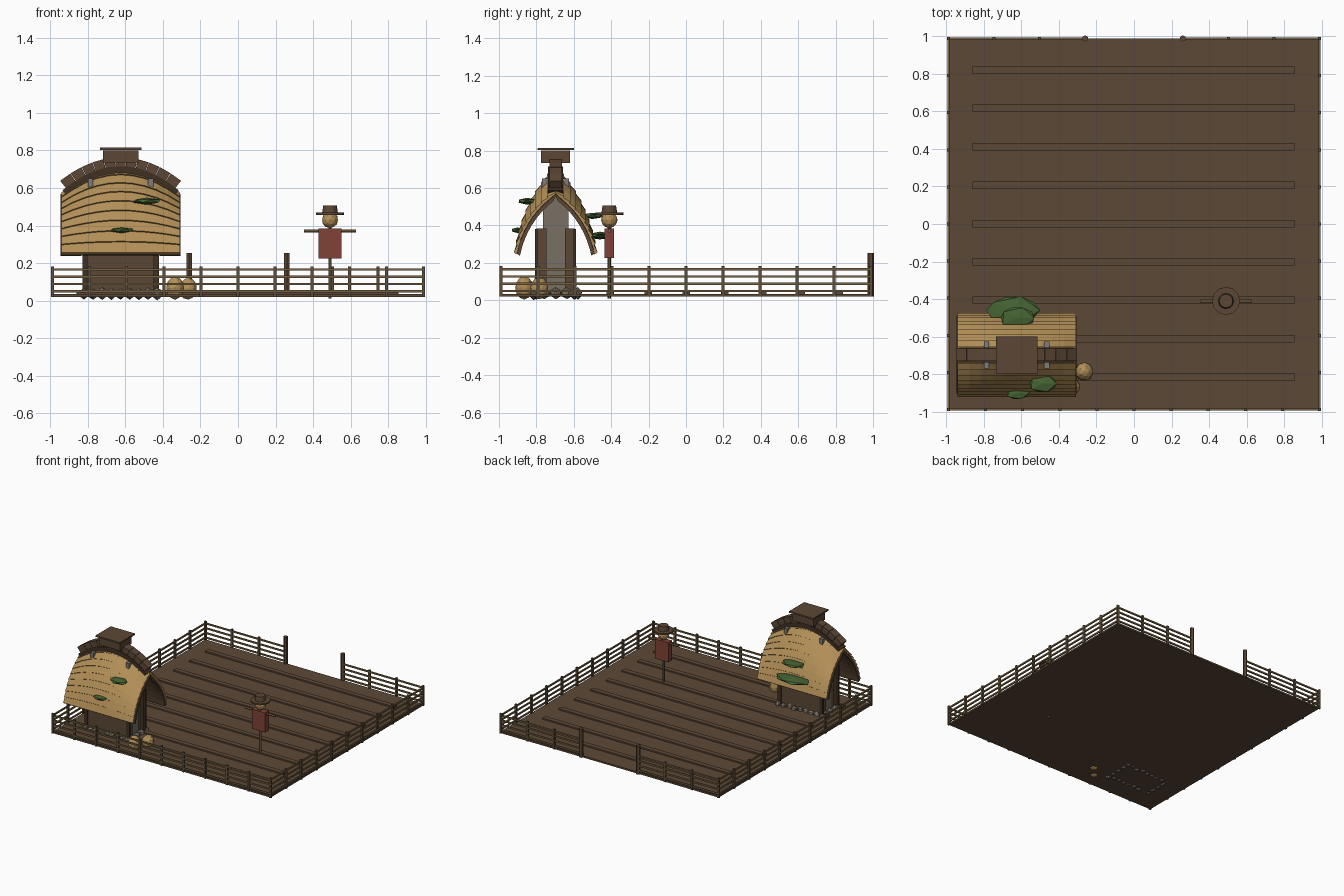
import bpy, bmesh, math, random
from mathutils import Vector, Matrix

random.seed(4)
if "Cube" in bpy.data.objects:
    bpy.data.objects.remove(bpy.data.objects["Cube"], do_unlink=True)


def material(name, rgb):
    lin = [c / 12.92 if c < 0.04 else ((c + 0.055) / 1.055) ** 2.4 for c in rgb]
    m = bpy.data.materials.new(name)
    m.use_nodes = True
    m.diffuse_color = (*lin, 1)
    m.node_tree.nodes["Principled BSDF"].inputs["Base Color"].default_value = (*lin, 1)
    return m


soil = material("soil brown", (.36, .285, .215))
wood = material("wood brown", (.36, .28, .21))
dark = material("dark wood", (.25, .19, .14))
fence = material("fence wood", (.37, .31, .23))
rail = material("rail wood", (.47, .39, .26))
straw = material("straw tan", (.70, .56, .34))
stone = material("stone grey", (.47, .44, .39))
iron = material("iron grey", (.50, .49, .46))
moss = material("moss green", (.27, .39, .20))
cloth = material("red cloth", (.50, .26, .21))


def finish(name, bm, mat):
    bmesh.ops.recalc_face_normals(bm, faces=bm.faces)
    mesh = bpy.data.meshes.new(name)
    bm.to_mesh(mesh)
    bm.free()
    mesh.materials.append(mat)
    obj = bpy.data.objects.new(name, mesh)
    bpy.context.collection.objects.link(obj)
    return obj


def add_box(bm, x0, x1, y0, y1, z0, z1):
    mid = Vector((x0 + x1, y0 + y1, z0 + z1)) / 2
    size = Matrix.Diagonal((x1 - x0, y1 - y0, z1 - z0, 1))
    bmesh.ops.create_cube(bm, size=1, matrix=Matrix.Translation(mid) @ size)


def boxes(name, mat, *spans):
    bm = bmesh.new()
    for s in spans:
        add_box(bm, *s)
    return finish(name, bm, mat)


def cylinder(name, mat, at, r, depth, sides=8, r2=None, axis=None):
    bm = bmesh.new()
    turn = Matrix.Rotation(math.pi / 2, 4, axis) if axis else Matrix()
    bmesh.ops.create_cone(bm, cap_ends=True, segments=sides, radius1=r, radius2=r2 or r,
                          depth=depth, matrix=Matrix.Translation(at) @ turn)
    return finish(name, bm, mat)


def add_lump(bm, at, size, jitter, detail=1):
    out = bmesh.ops.create_icosphere(bm, subdivisions=detail, radius=1)
    for v in out["verts"]:
        v.co *= random.uniform(1 - jitter, 1)
        v.co = Vector([a + b * c for a, b, c in zip(at, v.co, size)])


def add_solid(bm, outer, inner, us, vs):
    """Closed slab between two point functions sampled on a grid."""
    layers = [[[bm.verts.new(f(u, v)) for v in vs] for u in us] for f in (outer, inner)]
    nu, nv = len(us), len(vs)
    for g in layers:
        for i in range(nu - 1):
            for j in range(nv - 1):
                bm.faces.new((g[i][j], g[i + 1][j], g[i + 1][j + 1], g[i][j + 1]))
    rim = [(i, 0) for i in range(nu)] + [(nu - 1, j) for j in range(1, nv)]
    rim += [(i, nv - 1) for i in range(nu - 2, -1, -1)] + [(0, j) for j in range(nv - 2, 0, -1)]
    for (a, b), (c, d) in zip(rim, rim[1:] + rim[:1]):
        bm.faces.new((layers[0][a][b], layers[0][c][d], layers[1][c][d], layers[1][a][b]))


def steps(a, b, n):
    return [a + (b - a) * i / n for i in range(n + 1)]


# Field with raised furrows
E = .988
boxes("field", soil, (-E, E, -E, E, .02, .034))
boxes("furrows", soil, *[(-.86, .855, y - .02, y + .02, .03, .045)
                         for y in steps(-.815, .82, 8)])

# Fence on all sides, open at the back between two gate posts
posts, rails = bmesh.new(), bmesh.new()
spots = set()
for p in steps(-E, E, 10):
    spots |= {(p, -E), (E, p), (-E, p)}
for p in steps(.26, E, 3)[1:]:
    spots |= {(p, E), (-p, E)}
for x, y in sorted(spots):
    add_box(posts, x - .008, x + .008, y - .008, y + .008, .02, .183)
for z in (.05, .088, .127, .166):
    lo, hi, t = z - .006, z + .006, .005
    add_box(rails, -E, E, -E - t, -E + t, lo, hi)
    for s in (-1, 1):
        add_box(rails, s * E - t, s * E + t, -E, E, lo, hi)
        a, b = sorted((s * .26, s * E))
        add_box(rails, a, b, E - t, E + t, lo, hi)
finish("fence_posts", posts, fence)
finish("fence_rails", rails, rail)
for side, s in (("left", 1), ("right", -1)):
    cylinder("gate_post_" + side, wood, (s * .26, E, .137), .017, .234, 6)

# Scarecrow
sx, sy = .49, -.41
cylinder("scarecrow_pole", rail, (sx, sy, .2), .01, .38, 6)
cylinder("scarecrow_arms", rail, (sx, sy, .37), .009, .275, 6, axis='Y')
boxes("scarecrow_shirt", cloth, (sx - .06, sx + .06, sy - .025, sy + .025, .225, .385))
bm = bmesh.new()
add_lump(bm, (sx, sy, .43), (.044, .044, .044), 0, 2)
finish("scarecrow_head", bm, straw)
cylinder("hat_brim", wood, (sx, sy, .463), .075, .012, 12)
cylinder("hat_crown", wood, (sx, sy, .487), .042, .04, 12, .036)

# House walls and end panels
cx, cy, half = -.625, -.697, .315
for side, s in (("front", -1), ("back", 1)):
    a, b = sorted((cy + s * .05, cy + s * .102))
    boxes("wall_" + side, wood, (cx - .19, cx + .19, a, b, .03, .385))
    c, d = sorted((cy + s * .096, cy + s * .11))
    boxes("wall_posts_" + side, dark, *[(x - .014, x + .014, c, d, .03, .38)
                                        for x in (cx - .19, cx + .19)])
boxes("stone_core", stone, (cx - .175, cx + .175, cy - .068, cy + .068, .03, .56))


# Pointed roof under an arched ridge
def ridge(x):
    return .71 - .135 * ((x - cx) / half) ** 2


def roof(x, s, side, off):
    bulge = .16 * s * (1 - s) + off
    y = max(0, .215 * s + .82 * bulge)
    return (x, cy + side * y, ridge(x) + (.25 - ridge(x)) * s + .57 * bulge)


planks, lining = bmesh.new(), bmesh.new()
rows = 9
xs = steps(cx - half, cx + half, 10)
for side in (-1, 1):
    for r in range(rows):
        s0, s1 = r / rows, (r + 1) / rows
        add_solid(planks,
                  lambda x, s: roof(x, s, side, .002 + .009 * (s - s0) * rows),
                  lambda x, s: roof(x, s, side, -.008), xs, (s0, s1))
    add_solid(lining, lambda x, s: roof(x, s, side, -.009),
              lambda x, s: roof(x, s, side, -.028),
              steps(cx - half - .004, cx + half + .004, 10), steps(0, .99, 9))
finish("roof_planks", planks, straw)
finish("roof_lining", lining, wood)


# Ridge beam in short segments, with a darker beam beneath
def beam_point(x, y, off):
    slope = -.27 * (x - cx) / half ** 2
    n = Vector((-slope, 0, 1)).normalized() * off
    return (x + n.x, cy + y, ridge(x) + n.z)


def beam(name, mat, w, low, high, gap, reach):
    bm = bmesh.new()
    cuts = steps(cx - reach, cx + reach, 11)
    for a, b in zip(cuts, cuts[1:]):
        add_solid(bm, lambda x, y: beam_point(x, y, high),
                  lambda x, y: beam_point(x, y, low), (a + gap, b - gap), (-w, w))
    finish(name, bm, mat)


beam("ridge_beam", wood, .033, .005, .053, .001, .29)
beam("ridge_underbeam", dark, .04, -.03, .006, 0, .305)

# Cupola on the ridge
boxes("cupola", wood, (cx - .095, cx + .095, cy - .077, cy + .077, .735, .80))
boxes("cupola_cap", wood, (cx - .11, cx + .11, cy - .098, cy + .098, .803, .815))

# Iron straps beside the ridge
boxes("ridge_straps", iron, *[
    (x - .014, x + .014, cy + min(s * .035, s * .072), cy + max(s * .035, s * .072), .585, .65)
    for x in (cx - .16, cx + .16) for s in (-1, 1)])

# Moss shelves on the roof
bm = bmesh.new()
for at, size in (((-.485, -.85, .53), (.088, .058, .02)),
                 ((-.62, -.90, .375), (.072, .04, .016)),
                 ((-.645, -.46, .345), (.165, .09, .022)),
                 ((-.62, -.50, .452), (.108, .065, .018))):
    add_lump(bm, at, size, .12)
finish("moss_shelves", bm, moss)

# Foundation stones around the walls
bm = bmesh.new()
for x in steps(cx - .195, cx + .195, 8):
    for y in (cy - .11, cy + .11):
        add_lump(bm, (x, y + random.uniform(-.01, .01), .037),
                 (random.uniform(.025, .036), .027, random.uniform(.027, .037)), .15)
for y in steps(cy - .06, cy + .06, 2):
    for x in (cx - .195, cx + .195):
        add_lump(bm, (x, y, .037), (.028, .034, .034), .15)
finish("foundation_stones", bm, stone)

# Sacks beside the house
for i, (x, y, h) in enumerate(((-.335, -.865, .063), (-.265, -.785, .06))):
    bm = bmesh.new()
    add_lump(bm, (x, y, h + .004), (.05, .05, h), .06, 2)
    finish("sack_%d" % (i + 1), bm, straw)
